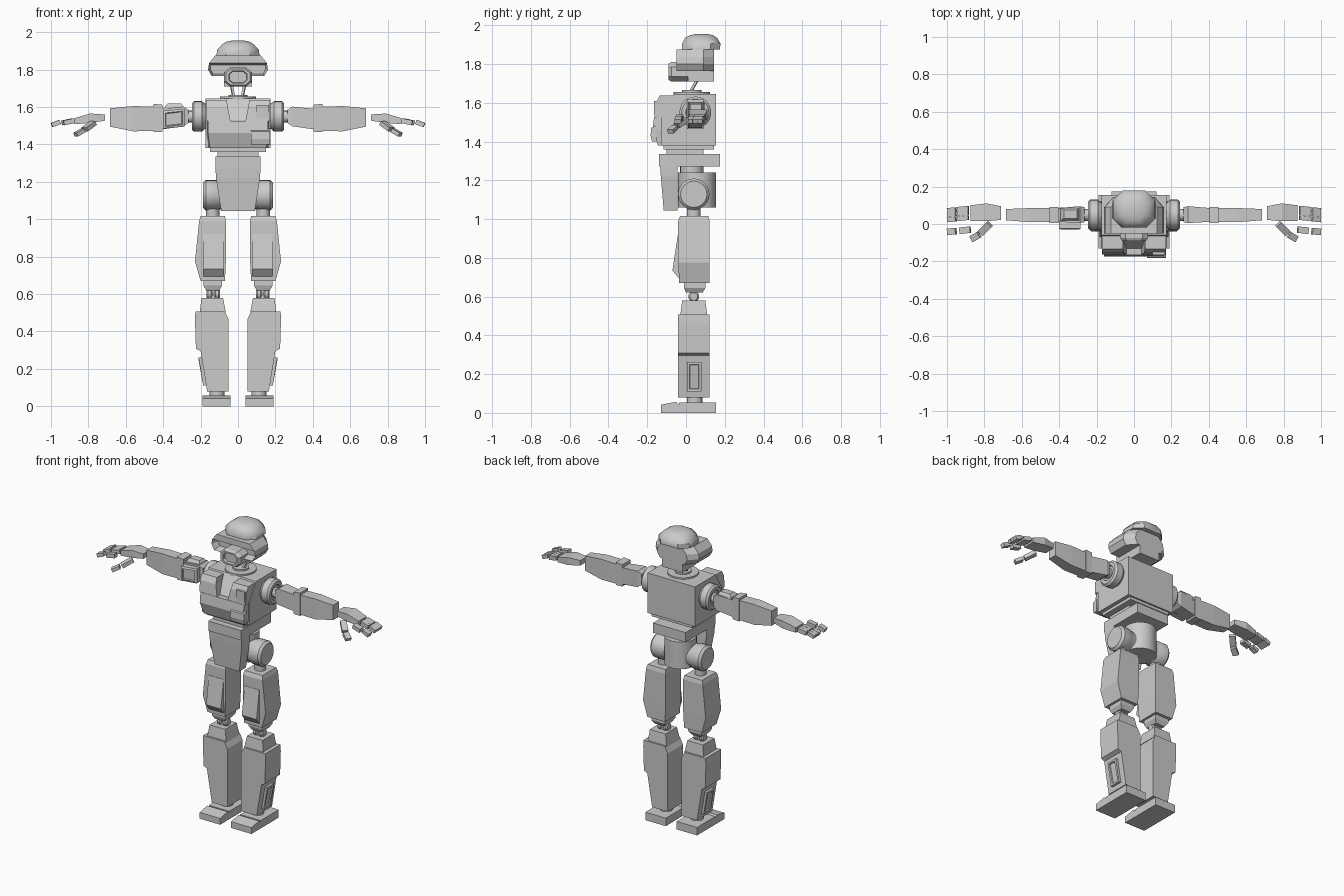
import bpy, bmesh, math
from mathutils import Vector

if "Cube" in bpy.data.objects:
    bpy.data.objects.remove(bpy.data.objects["Cube"])

grey = bpy.data.materials.new("plain_grey")
grey.diffuse_color = (0.6, 0.6, 0.6, 1)
grey.use_nodes = True
grey.node_tree.nodes["Principled BSDF"].inputs["Base Color"].default_value = grey.diffuse_color


def loft(name, rings, smooth=False, edit=None):
    """Skin equal-length rings of points and cap both ends."""
    bm = bmesh.new()
    vs = [[bm.verts.new(p) for p in r] for r in rings]
    n = len(rings[0])
    for a, b in zip(vs, vs[1:]):
        for i in range(n):
            j = (i + 1) % n
            bm.faces.new((a[i], a[j], b[j], b[i]))
    bm.faces.new(vs[0])
    bm.faces.new(vs[-1])
    bmesh.ops.recalc_face_normals(bm, faces=bm.faces)
    if edit:
        edit(bm)
    me = bpy.data.meshes.new(name)
    bm.to_mesh(me)
    bm.free()
    me.materials.append(grey)
    ob = bpy.data.objects.new(name, me)
    bpy.context.collection.objects.link(ob)
    if smooth:
        bpy.ops.object.select_all(action='DESELECT')
        ob.select_set(True)
        bpy.context.view_layer.objects.active = ob
        bpy.ops.object.shade_smooth_by_angle(angle=math.radians(40))
    return ob


def zloft(name, secs, s=1):
    """Sections (z, x0, x1, y0, y1)."""
    return loft(name, [[(s * a, c, z), (s * b, c, z), (s * b, d, z), (s * a, d, z)]
                       for z, a, b, c, d in secs])


def xloft(name, secs, s=1):
    """Sections (x, y0, y1, z0, z1)."""
    return loft(name, [[(s * x, a, c), (s * x, b, c), (s * x, b, d), (s * x, a, d)]
                       for x, a, b, c, d in secs])


def box(name, x0, x1, y0, y1, z0, z1, s=1):
    return zloft(name, [(z0, x0, x1, y0, y1), (z1, x0, x1, y0, y1)], s)


def prism(name, x0, x1, prof, s=1):
    """Side profile (y, z) swept across x."""
    return loft(name, [[(s * x, y, z) for y, z in prof] for x in (x0, x1)])


def turned(name, axis, c, secs, n=24):
    """Round part: sections (position, radius) along axis x or z."""
    rings = []
    for t, r in secs:
        ring = []
        for i in range(n):
            a = 2 * math.pi * i / n
            u, v = r * math.cos(a), r * math.sin(a)
            ring.append((t, c[0] + u, c[1] + v) if axis == 'x' else (c[0] + u, c[1] + v, t))
        rings.append(ring)
    return loft(name, rings, True)


def bar(name, p, q, w, h, s=1):
    """Rectangular bar from p to q."""
    p, q = Vector((s * p[0], *p[1:])), Vector((s * q[0], *q[1:]))
    d = (q - p).normalized()
    side = d.cross(Vector((0, 0, 1))).normalized() * w / 2
    up = side.cross(d).normalized() * h / 2
    return loft(name, [[c - side - up, c + side - up, c + side + up, c - side + up] for c in (p, q)])


def octagon(z, w, y0, y1, k):
    """Plan outline with corners cut by k."""
    return [(-w + k, y0, z), (w - k, y0, z), (w, y0 + k, z), (w, y1 - k, z),
            (w - k, y1, z), (-w + k, y1, z), (-w, y1 - k, z), (-w, y0 + k, z)]


def recess(thick, depth, zmax=9):
    """Inset the front faces below zmax and push them in."""
    def edit(bm):
        fs = [f for f in bm.faces if f.normal.y < -0.9 and f.calc_center_median().z < zmax]
        bmesh.ops.inset_region(bm, faces=fs, thickness=thick, depth=0)
        for v in {v for f in fs for v in f.verts}:
            v.co.y += depth
    return edit


# Head: dome, visor band with front opening, jaw, mouthpiece
loft("head_dome", [octagon(1.875, .115, -.02, .175, .05), octagon(1.905, .112, -.02, .178, .05),
                   octagon(1.935, .085, -.005, .16, .045), octagon(1.948, .065, .02, .14, .035),
                   octagon(1.955, .035, .05, .11, .02)], True)


def visor_ring(z, w):
    return [(-w, -.05, z), (w, -.05, z), (w, .09, z), (w - .05, .145, z),
            (-w + .05, .145, z), (-w, .09, z)]


loft("visor_band", [visor_ring(1.765, .14), visor_ring(1.80, .16), visor_ring(1.835, .155),
                    visor_ring(1.875, .122)], edit=recess(.013, .05, 1.835))
box("jaw", -.075, .075, .01, .145, 1.71, 1.765)


def mouth(y, k):
    pts = [(-.045, -.05), (.045, -.05), (.075, -.025), (.075, .025),
           (.045, .05), (-.045, .05), (-.075, .025), (-.075, -.025)]
    return [(x * k, y, 1.76 + z * k) for x, z in pts]


loft("mouthpiece", [mouth(.01, 1), mouth(-.075, 1), mouth(-.09, .85), mouth(-.09, .65), mouth(-.07, .6)])

# Neck
turned("neck_disc", 'z', (0, .03), [(1.63, .095), (1.655, .095)])
turned("neck_hub", 'z', (0, .03), [(1.65, .05), (1.665, .05)])
for s in (-1, 1):
    bar("neck_rod", (.022, .02, 1.65), (.038, .065, 1.73), .013, .013, s)

# Torso core, chest plates and pocket
prism("torso", -.175, .175, [(.155, 1.38), (.155, 1.645), (-.06, 1.645), (-.13, 1.53), (-.13, 1.38)])
loft("chest_band", [[(-.17, y0, z), (.17, y0, z), (.17 - c, y1, z), (-.17 + c, y1, z)]
                    for z, y0, y1, c in ((1.38, -.11, -.145, .02), (1.46, -.11, -.173, .01),
                                         (1.525, -.11, -.165, .01))])
for s in (-1, 1):
    loft("chest_plate", [[(s * .17, -.05, z), (s * .17, y, z), (s * x, y, z), (s * x, -.05, z)]
                         for z, x, y in ((1.525, .04, -.163), (1.60, .055, -.155), (1.637, .06, -.135))])
prism("chest_pocket", .07, .17, [(-.15, 1.40), (-.175, 1.40), (-.183, 1.43), (-.18, 1.47), (-.15, 1.485)])
box("shoulder_badge", .1, .165, -.166, -.15, 1.54, 1.61)

# Waist, abdomen and pelvis
box("torso_base", -.15, .15, -.115, .145, 1.36, 1.38)
box("waist", -.11, .11, -.1, .09, 1.33, 1.36)
box("belt_plate", -.12, .12, -.14, .175, 1.27, 1.335)
turned("waist_pin", 'z', (0, .03), [(1.23, .06), (1.28, .06)])
zloft("abdomen", [(1.045, -.09, .09, -.115, -.045), (1.22, -.118, .118, -.13, -.045),
                  (1.275, -.12, .12, -.133, -.045)])
turned("pelvis", 'z', (0, .057), [(1.06, .098), (1.24, .098)], 32)

for s in (-1, 1):
    # Hip and thigh
    turned("hip_joint", 'x', (.04, 1.128), [(s * .08, .075), (s * .105, .075), (s * .115, .081),
                                          (s * .172, .081), (s * .187, .068)])
    turned("hip_pin", 'z', (s * .135, .04), [(1.01, .035), (1.07, .035)])
    zloft("thigh", [(.67, .07, .2, -.035, .12), (.775, .065, .23, -.04, .122),
                    (.99, .065, .208, -.04, .122), (1.016, .07, .2, -.03, .115)], s)
    prism("thigh_panel", .077, .185, [(-.03, .92), (-.042, .92), (-.07, .735), (-.038, .695), (-.03, .695)], s)
    # Knee
    zloft("knee_top", [(.62, .1, .17, 0, .085), (.645, .085, .185, -.01, .1), (.675, .085, .185, -.01, .1)], s)
    for x in (.095, .137):
        turned("knee_roller", 'x', (.04, .6), [(s * x, .02), (s * (x + .008), .028),
                                              (s * (x + .024), .028), (s * (x + .032), .02)], 16)
    turned("knee_pin", 'z', (s * .133, .04), [(.57, .02), (.63, .02)], 12)
    # Shin with stepped outer side and small panel
    zloft("shin_cap", [(.5, .065, .205, -.03, .11), (.58, .08, .195, -.02, .1)], s)
    zloft("shin", [(.08, .05, .165, -.04, .12), (.295, .05, .2, -.04, .12), (.308, .05, .225, -.04, .12),
                   (.465, .05, .23, -.04, .12), (.508, .072, .228, -.04, .12)], s)
    loft("shin_panel", [[(s * (a + d), y0 + k, z0 + k), (s * (a + d), y1 - k, z0 + k),
                         (s * (b + d), y1 - k, z1 - k), (s * (b + d), y0 + k, z1 - k)]
                        for y0, y1, z0, z1, a, b in ((.005, .08, .11, .262, .17, .195),)
                        for d, k in ((-.02, 0), (.016, 0), (.016, .013), (.008, .015))])
    # Ankle and foot
    turned("ankle", 'z', (s * .112, .045), [(.05, .04), (.085, .04)], 16)
    box("heel", .04, .19, -.035, .155, 0, .053, s)
    prism("toe", .04, .19, [(-.13, 0), (-.035, 0), (-.035, .042), (-.052, .057), (-.13, .042)], s)

    # Shoulder and arm
    turned("shoulder_joint", 'x', (.048, 1.55), [(s * .16, .06), (s * .18, .07), (s * .193, .082),
                                               (s * .235, .082), (s * .247, .07), (s * .247, .05),
                                               (s * .238, .045)])
    turned("shoulder_pin", 'x', (.048, 1.548), [(s * .235, .032), (s * .28, .032)], 16)
    xloft("upper_arm", [(.265, .01, .09, 1.515, 1.585), (.29, .005, .095, 1.497, 1.602),
                        (.41, .012, .085, 1.48, 1.59)], s)
    xloft("elbow", [(.405, .005, .09, 1.468, 1.612), (.452, .005, .09, 1.465, 1.617)], s)
    xloft("forearm", [(.45, .01, .085, 1.472, 1.602), (.56, .01, .085, 1.47, 1.605),
                      (.685, .02, .08, 1.495, 1.593)], s)
    # Hand, two stage fingers and thumb
    xloft("palm", [(.71, .022, .095, 1.527, 1.56), (.79, .015, .11, 1.515, 1.565),
                   (.875, .015, .1, 1.508, 1.54)], s)
    for i, y in enumerate((.085, .06, .034, -.03)):
        r = .0 if i < 3 else -.01
        bar("finger_base", (.885 + r, y, 1.527), (.942 + r, y - .006, 1.515), .025 if i < 3 else .035, .026, s)
        bar("finger_tip", (.952, y - .008, 1.52), (.996, y - .012, 1.503), .025 if i < 3 else .035, .024, s)
    bar("thumb_base", (.772, 0, 1.515), (.82, -.048, 1.48), .038, .024, s)
    bar("thumb_tip", (.828, -.057, 1.475), (.868, -.08, 1.452), .036, .022, s)

# Arm guard on one side only
loft("arm_guard_front", [[(-.4 + k, y, 1.485 + k), (-.285 - k, y, 1.495 + k),
                          (-.285 - k, y, 1.59 - k), (-.4 + k, y, 1.58 - k)]
                         for y, k in ((.015, 0), (-.025, 0), (-.03, .012), (-.022, .016))])
zloft("arm_guard_top", [(1.58, -.395, -.29, .015, .088), (1.605, -.39, -.295, .02, .085),
                        (1.62, -.375, -.305, .03, .075)])
